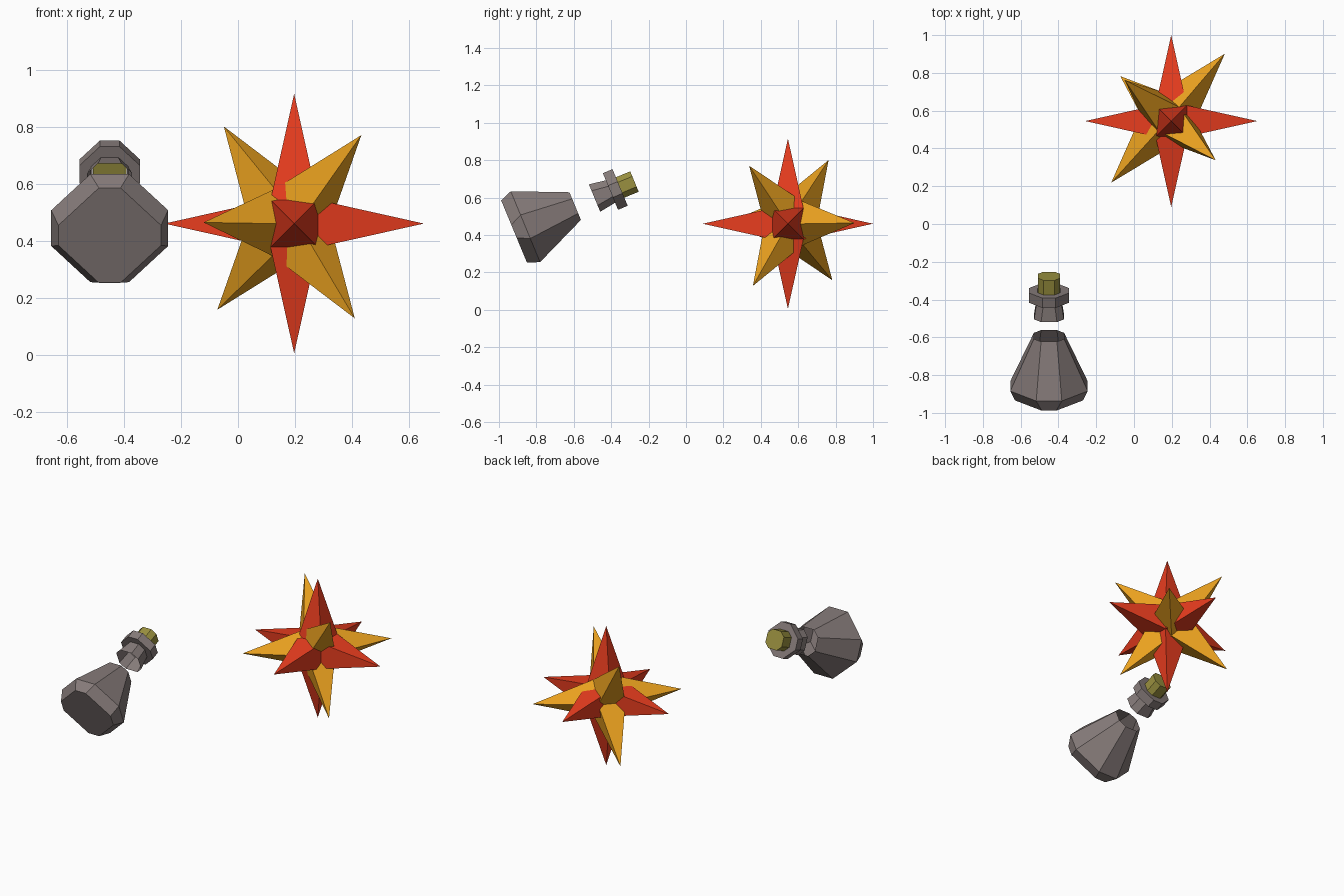
import bpy, bmesh
from math import radians
from mathutils import Matrix, Vector

if "Cube" in bpy.data.objects:
    bpy.data.objects.remove(bpy.data.objects["Cube"])


def finish(name, bm, matrix, color):
    bmesh.ops.recalc_face_normals(bm, faces=bm.faces)
    me = bpy.data.meshes.new(name)
    bm.to_mesh(me)
    bm.free()
    mat = bpy.data.materials.new(name + "_colour")
    mat.diffuse_color = (*color, 1)
    mat.use_nodes = True
    mat.node_tree.nodes["Principled BSDF"].inputs["Base Color"].default_value = mat.diffuse_color
    me.materials.append(mat)
    ob = bpy.data.objects.new(name, me)
    ob.matrix_world = matrix
    bpy.context.collection.objects.link(ob)


# Eight-sided shell along local z; each ring is (height, radius, half width of the short sides)
def shell(name, rings, color, cap_start=False, cap_end=False):
    bm = bmesh.new()
    loops = []
    for h, r, c in rings:
        pts = [(r, -c), (r, c), (c, r), (-c, r), (-r, c), (-r, -c), (-c, -r), (c, -r)]
        loops.append([bm.verts.new((x, y, h)) for x, y in pts])
    for a, b in zip(loops, loops[1:]):
        for i in range(8):
            j = (i + 1) % 8
            bm.faces.new((a[i], a[j], b[j], b[i]))
    if cap_start:
        bm.faces.new(loops[0])
    if cap_end:
        bm.faces.new(loops[-1])
    finish(name, bm, BOTTLE, color)


# Cube whose six faces are pulled out into spikes
def star(name, matrix, half, reach, color):
    bm = bmesh.new()
    bmesh.ops.create_cube(bm, size=2 * half)
    bmesh.ops.poke(bm, faces=bm.faces[:], offset=reach - half)
    finish(name, bm, matrix, color)


BOTTLE = Matrix.Translation((-0.45, -0.8585, 0.444)) @ Matrix.Rotation(radians(-67.5), 4, 'X')
GLASS = (0.24, 0.20, 0.195)

# Broken flask: body with open top, separate neck with collar, and stopper
shell("flask_body", [(-0.066, 0.18, 0.038), (0, 0.205, 0.068), (0.288, 0.08, 0.042)],
      GLASS, cap_start=True)
shell("flask_neck", [(0.40, 0.079, 0.042), (0.492, 0.065, 0.03), (0.492, 0.106, 0.034),
                     (0.548, 0.106, 0.034), (0.548, 0.06, 0.03)], GLASS)
shell("stopper", [(0.54, 0.059, 0.03), (0.631, 0.059, 0.03)], (0.32, 0.28, 0.05),
      cap_start=True, cap_end=True)

# Burst: two interlocking six-pointed stars
star("red_burst", Matrix.Translation((0.197, 0.545, 0.46)), 0.083, 0.455, (0.8, 0.045, 0.013))
e1 = Vector((0.661, 0.75, 0)).normalized()
side = Vector((e1.y, -e1.x, 0))
u = (side * 0.74 + Vector((0, 0, 0.673))).normalized()
turn = Matrix((e1, u, e1.cross(u))).transposed().to_4x4()
star("orange_burst", Matrix.Translation((0.18, 0.56, 0.464)) @ turn, 0.083, 0.455,
     (0.83, 0.36, 0.014))
